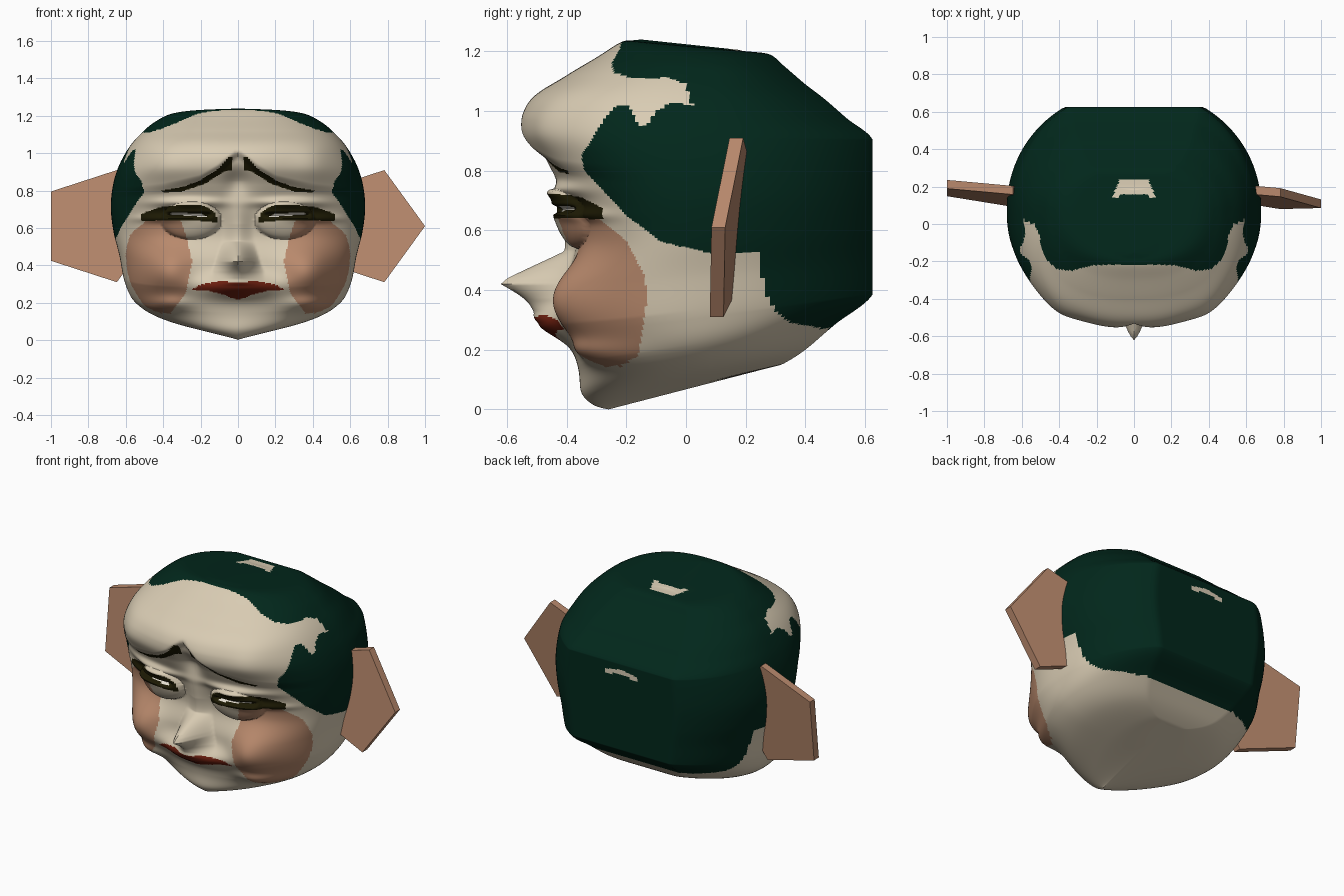
import bpy, bmesh, math

if "Cube" in bpy.data.objects:
    bpy.data.objects.remove(bpy.data.objects["Cube"])

# ---------- colours ----------
def mat(name, rgb):
    m = bpy.data.materials.new(name)
    m.diffuse_color = (*rgb, 1)
    m.use_nodes = True
    m.node_tree.nodes["Principled BSDF"].inputs["Base Color"].default_value = m.diffuse_color
    return m

SKIN, HAIR, BLUSH, DARK, RED, WHITE = range(6)
MATS = [mat("cream_skin", (0.69, 0.60, 0.45)), mat("dark_green", (0.0005, 0.02, 0.011)),
        mat("tan_pink", (0.48, 0.25, 0.15)), mat("dark_olive", (0.012, 0.010, 0.001)),
        mat("lip_red", (0.16, 0.014, 0.005)), mat("eye_white", (0.85, 0.80, 0.70))]

# ---------- helpers ----------
def smooth(t):
    t = max(0.0, min(1.0, t))
    return t * t * (3 - 2 * t)

def gauss(a, b):
    return math.exp(-a * a - b * b)

def lerp_table(tab, v):
    if v <= tab[0][0]:
        return tab[0][1]
    for (a, p), (b, q) in zip(tab, tab[1:]):
        if v <= b:
            return p + (q - p) * (v - a) / (b - a)
    return tab[-1][1]

def inside(poly, px, py):
    hit = False
    for (ax, ay), (bx, by) in zip(poly, poly[1:] + poly[:1]):
        if (ay > py) != (by > py) and px < ax + (bx - ax) * (py - ay) / (by - ay):
            hit = not hit
    return hit

def catmull(a, b, c, d, t):
    return [0.5 * (2 * q + (r - p) * t + (2 * p - 5 * q + 4 * r - s) * t * t
                   + (3 * q - p - 3 * r + s) * t ** 3) for p, q, r, s in zip(a, b, c, d)]

# ---------- head rings: front y, front z, back y, back z, half width ----------
RINGS = [(-.26, .00, .30, .145, 0), (-.31, .015, .33, .155, .22), (-.35, .055, .40, .20, .43),
         (-.36, .13, .50, .285, .55), (-.385, .25, .625, .385, .605), (-.40, .42, .63, .50, .635),
         (-.37, .56, .63, .60, .665), (-.405, .70, .63, .71, .68), (-.47, .83, .63, .81, .67),
         (-.52, .92, .625, .905, .645), (-.515, 1.0, .54, .975, .61), (-.485, 1.06, .465, 1.04, .57),
         (-.40, 1.12, .40, 1.09, .52), (-.30, 1.18, .33, 1.15, .45), (-.22, 1.23, .28, 1.19, .35),
         (-.18, 1.237, .20, 1.20, .17), (-.15, 1.24, .18, 1.205, 0)]
AROUND, YC, BACK = 300, 0.08, 0.625
CORNER = [(0, 1.2), (.06, 1.12), (.15, .95), (.28, .8)]    # pointed chin, fuller face

# painted outlines, (|x|, z) from the front and (y, z) from the side
BROW = [(.03, .98), (.05, .98), (.10, .92), (.2, .855), (.3, .818), (.41, .80), (.4, .79),
        (.3, .795), (.18, .835), (.07, .905), (.035, .91)]
LASH = [(.11, .63), (.12, .68), (.18, .72), (.3, .725), (.42, .71), (.52, .675), (.52, .638),
        (.4, .64), (.3, .643), (.16, .636)]
SLIT = [(.16, .658), (.2, .677), (.35, .683), (.37, .672), (.25, .663)]
MOUTH = [(-.01, .21), (.08, .245), (.16, .265), (.25, .267), (.2, .298), (.1, .315), (-.01, .31)]
CHEEK = [(-.6, .655), (-.3, .645), (-.2, .565), (-.14, .45), (-.13, .38), (-.15, .24),
         (-.16, .18), (-.22, .145), (-.6, .145)]
CHEEK_IN = [(.145, .36), (.25, .28), (.42, .245), (.55, .275), (.65, .31)]
HAIRLINE = [(-.21, 1.3), (-.22, 1.21), (-.25, 1.16), (-.24, 1.13), (-.2, 1.115), (-.05, 1.11),
            (0, 1.09), (.02, 1.02), (-.05, 1.03), (-.1, 1.0), (-.13, .955), (-.16, .95),
            (-.19, 1.02), (-.23, 1.02), (-.27, .98), (-.35, .85), (-.34, .8), (-.2, .65),
            (-.08, .56), (.1, .52), (.25, .53), (.26, .4), (.3, .33), (.35, .29), (.5, .265),
            (.8, .3), (.8, 1.3)]
NOSE_H = [(.29, 0), (.325, .04), (.42, .22), (.44, .20), (.53, .035), (.62, .035), (.85, 0)]
NOSE_W = [(.31, .14), (.37, .14), (.42, .12), (.54, .085), (.75, .08)]
BROW_Z = [(0, .97), (.05, .93), (.1, .885), (.2, .825), (.4, .78), (.6, .76)]

def relief(x, z):
    """How far the face stands forward of the plain head."""
    X = abs(x)
    t = max(0, 1 - X / lerp_table(NOSE_W, z))
    f = lerp_table(NOSE_H, z) * (.4 * t + .6 * smooth(t))                   # nose
    f += .105 * gauss(X / .20, (z - .29) / .06)                             # muzzle
    f += .10 * gauss((X - .38) / .13, (z - .36) / .13)                      # cheek
    f += .05 * gauss((X - .38) / .12, (z - .19) / .045)                     # jowl
    r = ((X - .25) / .16) ** 2 + ((z - .64) / .10) ** 2
    f += .07 * math.sqrt(max(0, 1 - r))                                     # lower lid
    f += .035 * gauss((X - .27) / .17, (z - .735) / .025)                   # upper lid
    f += .02 * gauss((X - .42) / .12, (z - .65) / .02)                      # lash edge
    f -= .035 * smooth((.40 - X) / .04) * smooth((X - .13) / .04) * smooth(1 - abs(z - .67) / .02)
    f -= .05 * gauss(X / .07, (z - .85) / .09)                              # frown furrow
    f += .035 * smooth((z - lerp_table(BROW_Z, X)) / .06) * smooth((1.12 - z) / .15) \
        * math.exp(-(X / .45) ** 2)                                         # forehead
    f += .02 * gauss((X - .41) / .10, (z - .95) / .13)                      # forehead corner
    return f

def colour(x, y, z):
    X = abs(x)
    if y < -.2:
        if inside(SLIT, X, z):
            return WHITE
        if inside(LASH, X, z) or inside(BROW, X, z):
            return DARK
        if inside(MOUTH, X, z):
            return RED
    if inside(HAIRLINE, y, z):
        top_patch = (z > 1.1 and .14 < y < .235 and X < .12 - (y - .14) * .45
                     and (y > .158 or X > .08))
        back_patch = y > .6 and X < .1 and .83 + .012 * (X < .05) < z < .875 - .2 * X
        return SKIN if top_patch or back_patch else HAIR
    if inside(CHEEK, y, z) and X > lerp_table(CHEEK_IN, z):
        return BLUSH
    return SKIN

# ---------- head ----------
bm = bmesh.new()
n = len(RINGS)
rows = []
for i in range(n - 1):
    a, b, c, d = RINGS[max(i - 1, 0)], RINGS[i], RINGS[i + 1], RINGS[min(i + 2, n - 1)]
    sub = 30 if 3 <= i <= 9 else 10                     # finer over the face
    rows += [catmull(a, b, c, d, k / sub) for k in range(sub)]
rows.append(list(RINGS[-1]))

grid = []
for fy, fz, by, bz, w in rows:
    by = min(by, BACK)
    ring = []
    for k in range(AROUND):
        u = -1 + 2 * k / AROUND
        th = math.pi * u * (.55 + .45 * u * u)          # denser at the face
        s, c = math.sin(th), math.cos(th)
        e = lerp_table(CORNER, fz) if c > 0 else .97
        x = max(0, w) * math.copysign(abs(s) ** e, s)
        if c > 0:
            y = YC - (YC - fy) * c ** e
        else:                                           # back is cut off flat
            y = min(by, YC + (by - YC) * 1.18 * abs(c) ** e)
        z = fz + (bz - fz) * (y - fy) / (by - fy)
        if c > 0:
            y -= relief(x, z) * smooth((c - .1) / .35)
        ring.append(bm.verts.new((x, y, max(z, 0))))
    grid.append(ring)
for lo, hi in zip(grid, grid[1:]):
    for k in range(AROUND):
        j = (k + 1) % AROUND
        bm.faces.new((lo[k], lo[j], hi[j], hi[k]))
bmesh.ops.remove_doubles(bm, verts=bm.verts, dist=1e-5)
bmesh.ops.recalc_face_normals(bm, faces=bm.faces)
for f in bm.faces:
    f.material_index = colour(*f.calc_center_median())

def finish(bm, name, mats):
    me = bpy.data.meshes.new(name)
    bm.to_mesh(me)
    bm.free()
    for m in mats:
        me.materials.append(m)
    ob = bpy.data.objects.new(name, me)
    bpy.context.collection.objects.link(ob)
    return ob

head = finish(bm, "head", MATS)
bpy.context.view_layer.objects.active = head
head.select_set(True)
bpy.ops.object.shade_smooth_by_angle(angle=math.radians(50))

# ---------- ears: tilted five-sided plates ----------
def ear(name, cx, cy):
    bm = bmesh.new()
    R, half, cz = .315, .023, .61
    sides = []
    for o in (-half, half):
        loop = []
        for k in range(5):
            dx, dz = R * math.cos(k * math.tau / 5), R * math.sin(k * math.tau / 5)
            loop.append(bm.verts.new((cx + dx, cy + o + .11 * dz - .126 * dx, cz + dz)))
        bm.faces.new(loop)
        sides.append(loop)
    for k in range(5):
        j = (k + 1) % 5
        bm.faces.new((sides[0][k], sides[0][j], sides[1][j], sides[1][k]))
    bmesh.ops.recalc_face_normals(bm, faces=bm.faces)
    finish(bm, name, [MATS[BLUSH]])

ear("right_ear", .685, .148)
ear("left_ear", -.745, .16)
